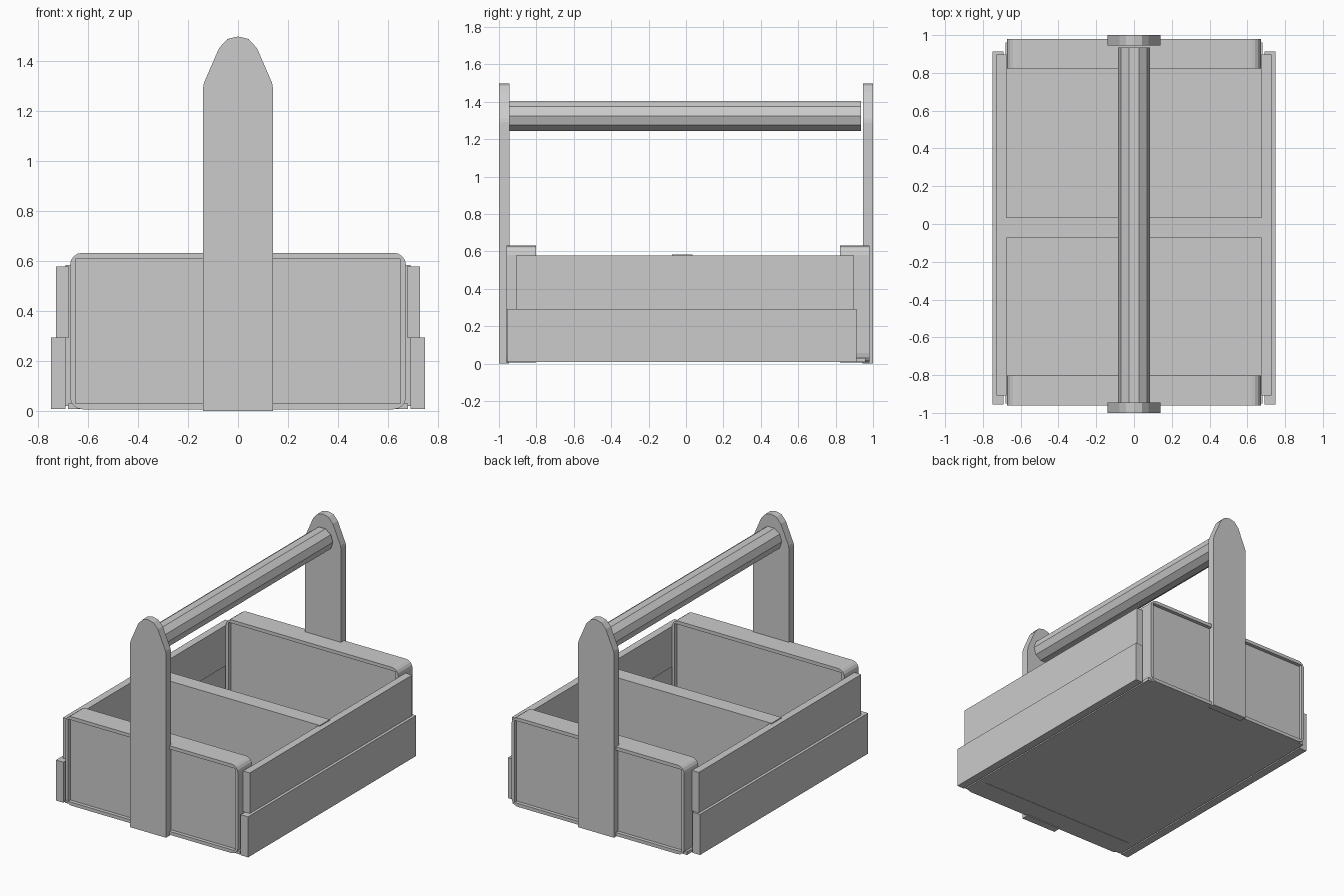
import bpy, bmesh
from math import pi, cos, sin
from mathutils import Matrix

if "Cube" in bpy.data.objects:
    bpy.data.objects.remove(bpy.data.objects["Cube"])


def box(name, x, y, z):
    """Axis-aligned box from (min, max) ranges."""
    bm = bmesh.new()
    bmesh.ops.create_cube(bm, size=1)
    for v in bm.verts:
        v.co = [(r[0] + r[1]) / 2 + c * (r[1] - r[0]) for r, c in zip((x, y, z), v.co)]
    me = bpy.data.meshes.new(name)
    bm.to_mesh(me)
    bm.free()
    ob = bpy.data.objects.new(name, me)
    bpy.context.collection.objects.link(ob)
    return ob


def plate(name, loops, y0, y1):
    """XZ outline(s), extruded from y0 to y1; a second loop is a hole."""
    cu = bpy.data.curves.new(name, 'CURVE')
    cu.dimensions = '2D'
    cu.fill_mode = 'BOTH'
    cu.extrude = (y1 - y0) / 2
    for pts in loops:
        s = cu.splines.new('POLY')
        s.points.add(len(pts) - 1)
        for p, (x, z) in zip(s.points, pts):
            p.co = (x, z, 0, 1)
        s.use_cyclic_u = True
    tmp = bpy.data.objects.new(name + "_curve", cu)
    bpy.context.collection.objects.link(tmp)
    bpy.context.view_layer.update()
    me = bpy.data.meshes.new_from_object(tmp.evaluated_get(bpy.context.evaluated_depsgraph_get()))
    bpy.data.objects.remove(tmp)
    me.transform(Matrix.Translation((0, (y0 + y1) / 2, 0)) @ Matrix.Rotation(pi / 2, 4, 'X'))
    bm = bmesh.new()
    bm.from_mesh(me)
    bmesh.ops.remove_doubles(bm, verts=bm.verts, dist=1e-5)
    bmesh.ops.recalc_face_normals(bm, faces=bm.faces)
    for f in bm.faces:
        f.smooth = False
    bm.to_mesh(me)
    bm.free()
    me.name = name
    ob = bpy.data.objects.new(name, me)
    bpy.context.collection.objects.link(ob)
    return ob


def rounded_rect(hx, z0, z1, r, n=4):
    pts = []
    for i, (sx, cz) in enumerate(((1, z1 - r), (-1, z1 - r), (-1, z0 + r), (1, z0 + r))):
        for k in range(n + 1):
            a = (i + k / n) * pi / 2
            pts.append((sx * (hx - r) + r * cos(a), cz + r * sin(a)))
    return pts


# Floor and centre divider
box("floor", (-.68, .68), (-.95, .96), (.008, .03))
box("divider", (-.69, .69), (-.075, .035), (.02, .584))

# End walls: rounded rim with a recessed panel
rim = rounded_rect(.672, .006, .632, .05)
hole = [(-.65, .03), (.65, .03), (.65, .608), (-.65, .608)]
for side, y0, y1 in (("front", -.96, -.803), ("back", .823, .98)):
    plate(side + "_end_rim", [rim, hole], y0, y1)
    box(side + "_end_panel", (-.655, .655), (y0 + .025, y1 - .025), (.025, .613))

# Side planks, upper one set slightly inwards
for side, s in (("left", -1), ("right", 1)):
    box(side + "_lower_plank", sorted((s * .69, s * .748)), (-.956, .912), (.008, .293))
    box(side + "_upper_plank", sorted((s * .676, s * .728)), (-.908, .897), (.293, .578))

# Uprights with tapered, rounded tops
half = [(.14, 0), (.14, 1.29), (.136, 1.312), (.076, 1.45), (.042, 1.487)]
outline = half + [(0, 1.497)] + [(-x, z) for x, z in reversed(half)]
plate("front_upright", [outline], -1, -.945)
plate("back_upright", [outline], .945, 1)

# Ten-sided handle bar
bpy.ops.mesh.primitive_cylinder_add(vertices=10, radius=.084, depth=1.88,
                                    location=(0, -.005, 1.325), rotation=(pi / 2, 0, pi))
bar = bpy.context.object
bar.name = "handle_bar"
bar.data.transform(Matrix.Rotation(pi / 2, 4, 'Z'))
